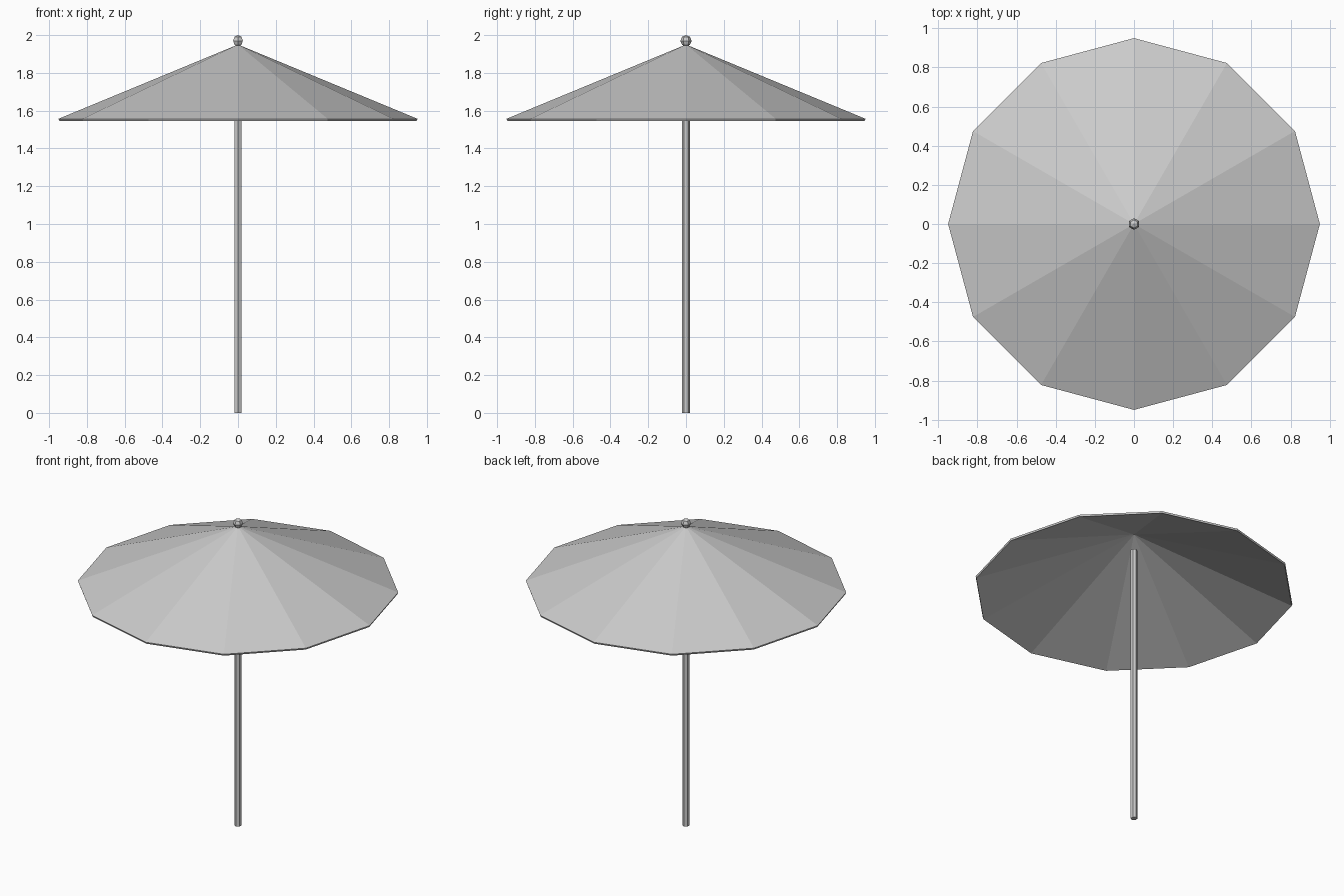
import bpy, bmesh, math

cube = bpy.data.objects.get("Cube")
if cube:
    bpy.data.objects.remove(cube, do_unlink=True)

grey = bpy.data.materials.new("light grey")
grey.use_nodes = True
colour = (0.6, 0.6, 0.6, 1)
grey.diffuse_color = colour
grey.node_tree.nodes["Principled BSDF"].inputs["Base Color"].default_value = colour


def lathe(name, profile, sides):
    """Turn a (radius, height) profile about z, with a corner on the y axis."""
    bm = bmesh.new()
    rings = []
    for r, z in profile:
        if r == 0:
            rings.append([bm.verts.new((0, 0, z))] * sides)
            continue
        angles = [math.pi / 2 + math.tau * i / sides for i in range(sides)]
        rings.append([bm.verts.new((r * math.cos(a), r * math.sin(a), z))
                      for a in angles])
    for low, high in zip(rings, rings[1:]):
        for i in range(sides):
            j = (i + 1) % sides
            corners = dict.fromkeys((low[i], low[j], high[j], high[i]))
            bm.faces.new(list(corners))
    bmesh.ops.recalc_face_normals(bm, faces=bm.faces)
    mesh = bpy.data.meshes.new(name)
    bm.to_mesh(mesh)
    bm.free()
    mesh.materials.append(grey)
    obj = bpy.data.objects.new(name, mesh)
    bpy.context.collection.objects.link(obj)
    return obj


# Hexagonal pole, ending just under the canopy peak
lathe("pole", [(0, 0), (0.02, 0), (0.02, 1.83), (0, 1.83)], 6)

# Thin twelve-sided canopy, hollow underneath
lathe("canopy", [(0, 1.938), (0.946, 1.546), (0.95, 1.557), (0, 1.95)], 12)

# Small faceted ball on the peak
ball = [(0.03 * math.sin(math.pi * k / 4) if 0 < k < 4 else 0,
         1.97 - 0.03 * math.cos(math.pi * k / 4)) for k in range(5)]
lathe("finial", ball, 6)
